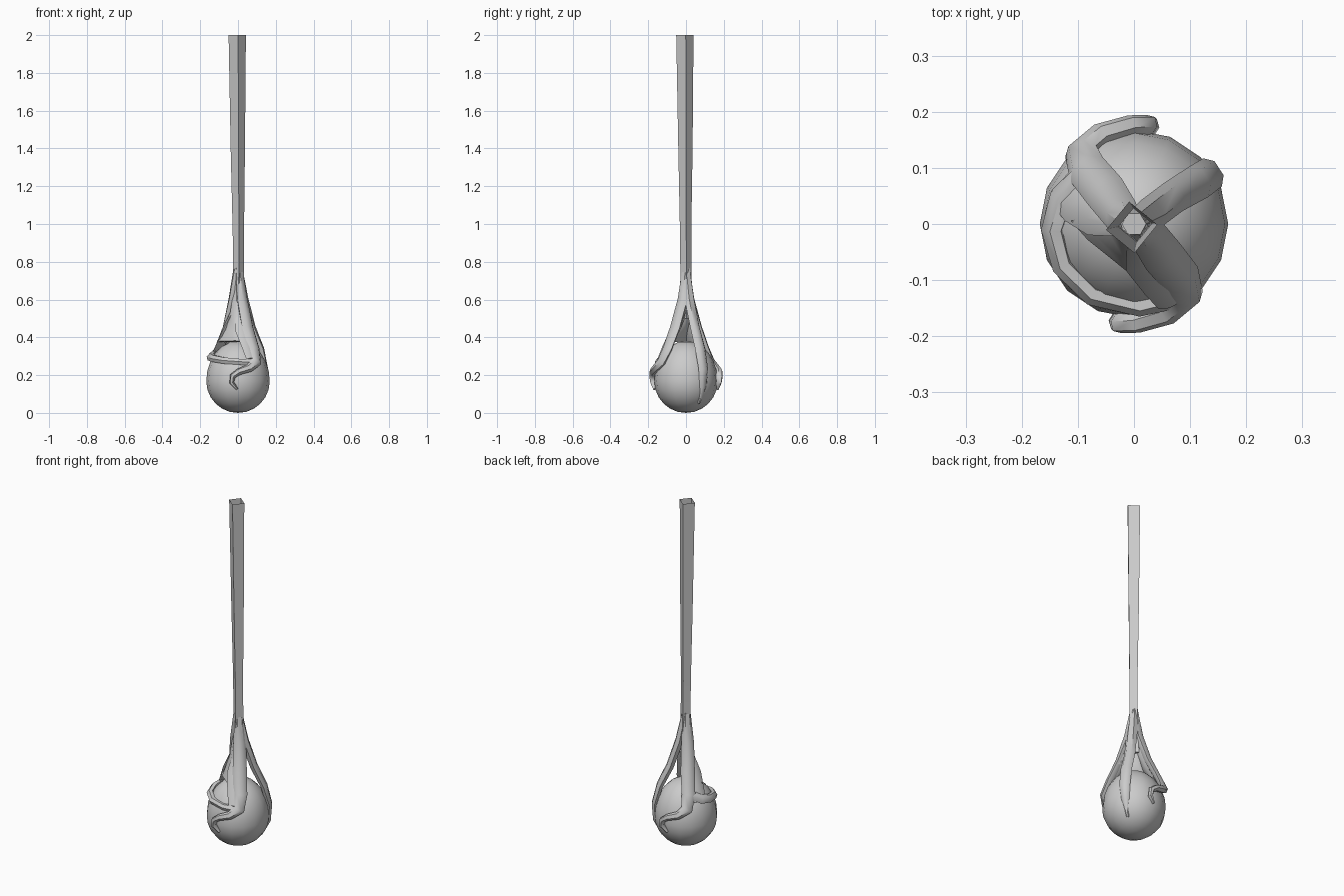
import bpy, bmesh, math
from mathutils import Vector, Matrix

if "Cube" in bpy.data.objects:
    bpy.data.objects.remove(bpy.data.objects["Cube"])


def finish(bm, name, angle=50):
    bmesh.ops.recalc_face_normals(bm, faces=bm.faces)
    me = bpy.data.meshes.new(name)
    bm.to_mesh(me)
    bm.free()
    ob = bpy.data.objects.new(name, me)
    bpy.context.collection.objects.link(ob)
    bpy.ops.object.select_all(action='DESELECT')
    ob.select_set(True)
    bpy.context.view_layer.objects.active = ob
    bpy.ops.object.shade_smooth_by_angle(angle=math.radians(angle))
    return ob


def bridge(bm, a, b):
    n = len(a)
    for i in range(n):
        bm.faces.new((a[i], a[(i + 1) % n], b[(i + 1) % n], b[i]))


def root(name, path, sides=6, turn=0):
    """Sweep a flattened section (x, y, z, half width, half thickness) hugging the orb."""
    bm = bmesh.new()
    rot = Matrix.Rotation(turn, 3, 'Z')
    pts = [rot @ Vector(p[:3]) for p in path]
    hub = Vector((0, 0, 0.17))
    rings = []
    for i, p in enumerate(pts):
        t = (pts[min(i + 1, len(pts) - 1)] - pts[max(i - 1, 0)]).normalized()
        out = p - hub
        side = t.cross(out).normalized()
        nrm = side.cross(t).normalized()
        w, h = path[i][3:]
        rings.append([bm.verts.new(p + side * w * math.cos(a) + nrm * h * math.sin(a))
                      for a in (2 * math.pi * k / sides for k in range(sides))])
    for a, b in zip(rings, rings[1:]):
        bridge(bm, a, b)
    bm.faces.new(rings[0])
    bm.faces.new(rings[-1])
    return finish(bm, name)


# Egg-shaped orb, slightly taller above its widest line
bm = bmesh.new()
bmesh.ops.create_uvsphere(bm, u_segments=16, v_segments=12, radius=0.168)
for v in bm.verts:
    if v.co.z > 0:
        v.co.z *= 1.27
    v.co.z += 0.168
finish(bm, "orb")

# Four-sided tapering shaft, open at the top
bm = bmesh.new()
rings = []
for z, r, cx, cy in [(2.0, .046, -.004, -.006), (1.4, .038, -.001, -.003),
                     (.95, .030, .002, -.002), (.72, .030, .003, 0), (.5, .036, 0, 0)]:
    rings.append([bm.verts.new((cx + r * math.cos(a), cy + r * math.sin(a), z))
                  for a in (math.pi / 2 * k + 0.1 for k in range(4))])
for a, b in zip(rings, rings[1:]):
    bridge(bm, a, b)
bm.faces.new(rings[-1])
finish(bm, "shaft")

# Two opposite roots ending in curled hooks
hook = [(.004, 0, .76, .022, .02), (.022, -.016, .6, .034, .026), (.052, -.058, .45, .038, .022),
        (.085, -.098, .34, .036, .02), (.095, -.13, .27, .032, .02), (.06, -.16, .237, .022, .02),
        (.005, -.176, .218, .018, .019), (-.028, -.177, .195, .016, .018),
        (-.033, -.174, .16, .013, .016), (-.004, -.166, .125, .006, .008)]
root("front_hook_root", hook)
root("back_hook_root", hook, turn=math.pi)

# Long straight root on the back right
root("straight_root", [(0, 0, .77, .022, .022), (.03, .018, .6, .03, .024),
                       (.07, .048, .45, .03, .022), (.115, .075, .34, .032, .02),
                       (.14, .092, .23, .03, .016), (.135, .09, .14, .022, .014),
                       (.1, .068, .05, .006, .008)])

# Web and band framing the opening on the front left
root("upper_web", [(0, 0, .64, .025, .025), (-.012, -.012, .5, .045, .03),
                   (-.03, -.033, .425, .07, .02), (-.043, -.05, .378, .09, .01)])
root("ring_band", [(-.085, .09, .345, .03, .018), (-.13, .045, .31, .03, .018),
                   (-.146, -.01, .297, .024, .018), (-.128, -.075, .287, .021, .018),
                   (-.075, -.127, .277, .02, .018), (.01, -.147, .27, .018, .018),
                   (.09, -.13, .268, .022, .016)])

# Side webs thickening the shoulders beside the opening
root("left_web", [(-.01, .0, .55, .025, .02), (-.06, .025, .435, .05, .02),
                  (-.1, .05, .345, .05, .014), (-.128, .06, .3, .035, .01)])
root("right_web", [(.01, -.01, .55, .025, .02), (.03, -.06, .435, .05, .018),
                   (.06, -.105, .345, .045, .014), (.075, -.135, .285, .035, .01)])
